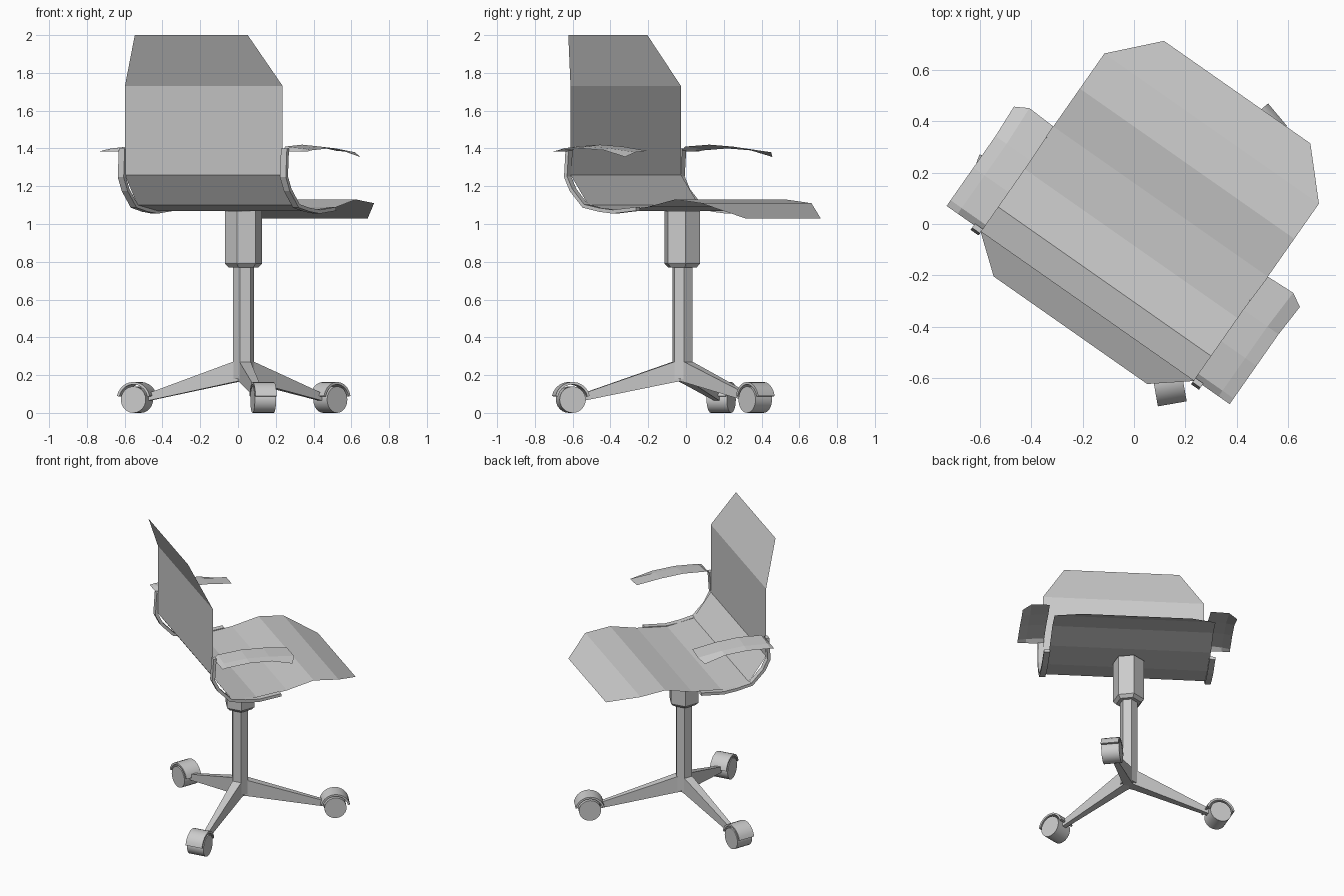
import bpy, bmesh
from math import radians, cos, sin
from mathutils import Matrix, Vector

if "Cube" in bpy.data.objects:
    bpy.data.objects.remove(bpy.data.objects["Cube"])

grey = bpy.data.materials.new("light_grey")
grey.use_nodes = True
grey.diffuse_color = (0.6, 0.6, 0.6, 1)
grey.node_tree.nodes["Principled BSDF"].inputs["Base Color"].default_value = (0.6, 0.6, 0.6, 1)

CENTRE = Matrix.Translation((0.029, -0.019, 0))
CHAIR = CENTRE @ Matrix.Rotation(radians(-35), 4, 'Z')


def make(name, bm, frame):
    mesh = bpy.data.meshes.new(name)
    bm.transform(frame)
    bm.to_mesh(mesh)
    bm.free()
    mesh.materials.append(grey)
    ob = bpy.data.objects.new(name, mesh)
    bpy.context.collection.objects.link(ob)
    return ob


def sheet(name, rows, frame, flip=False, thickness=0):
    """Open sheet through equal-length rows of points."""
    bm = bmesh.new()
    grid = [[bm.verts.new(p) for p in row] for row in rows]
    for a, b in zip(grid, grid[1:]):
        for i in range(len(a) - 1):
            face = bm.faces.new((a[i], a[i + 1], b[i + 1], b[i]))
            if flip:
                face.normal_flip()
    ob = make(name, bm, frame)
    if thickness:
        mod = ob.modifiers.new("thickness", 'SOLIDIFY')
        mod.thickness = thickness
        mod.offset = 0
    return ob


def loft(name, rings, frame, closed=False):
    """Solid through rings of points, capped unless it closes on itself."""
    bm = bmesh.new()
    loops = [[bm.verts.new(p) for p in ring] for ring in rings]
    n = len(loops[0])
    for a, b in zip(loops, loops[1:]):
        for i in range(n):
            bm.faces.new((a[i], a[(i + 1) % n], b[(i + 1) % n], b[i]))
    bm.faces.new(loops[0])
    bm.faces.new(loops[-1])
    bmesh.ops.recalc_face_normals(bm, faces=bm.faces)
    return make(name, bm, frame)


def smooth(ob):
    bpy.ops.object.select_all(action='DESELECT')
    ob.select_set(True)
    bpy.context.view_layer.objects.active = ob
    bpy.ops.object.shade_smooth_by_angle(angle=radians(35))


def hexagon(r, z):
    return [(r * cos(radians(10 + 60 * k)), r * sin(radians(10 + 60 * k)), z) for k in range(6)]


# Seat and backrest: one folded sheet (half width, depth, height)
profile = [(0.365, -0.482, 2.0), (0.51, -0.366, 1.73), (0.51, -0.366, 1.26),
           (0.51, -0.25, 1.10), (0.51, -0.07, 1.07), (0.51, 0.13, 1.09),
           (0.51, 0.31, 1.13), (0.51, 0.477, 1.11), (0.348, 0.65, 1.03)]
sheet("seat_and_backrest", [[(w, t, z), (-w, t, z)] for w, t, z in profile], CHAIR, True)

# Arm supports and arm pads, mirrored
support = [(-0.365, 1.40), (-0.375, 1.25), (-0.34, 1.18), (-0.26, 1.095), (-0.16, 1.075),
           (-0.07, 1.065), (0.08, 1.08)]
pad = [(-0.362, 1.385, 0.0), (-0.335, 1.41, 0.02), (-0.18, 1.42, 0.02), (-0.03, 1.41, 0.02)]
for side, label in ((1, "left"), (-1, "right")):
    sheet(label + "_arm_support",
          [[(side * 0.505, t, z), (side * 0.543, t, z)] for t, z in support],
          CHAIR, side < 0, 0.02)
    rows = [[(side * 0.505, t, z), (side * 0.62, t, z - drop / 2), (side * 0.673, t, z - drop)]
            for t, z, drop in pad]
    rows.append([(side * 0.51, 0.13, 1.387), (side * 0.627, 0.135, 1.38),
                 (side * 0.68, 0.105, 1.355)])
    sheet(label + "_arm_pad", rows, CHAIR, side < 0)

# Column: thin post and thicker chamfered sleeve
loft("post", [hexagon(0.056, 0.18), hexagon(0.056, 0.78)], CENTRE)
loft("sleeve", [hexagon(0.08, 0.77), hexagon(0.1, 0.79), hexagon(0.1, 1.068)], CENTRE)

# Three legs with hooded casters
REACH, WHEEL_Z, HALF = 0.6, 0.07, 0.057
for k in range(3):
    frame = CENTRE @ Matrix.Rotation(radians(40 + 120 * k), 4, 'Z')
    rings = []
    for x, w, low, high in ((0.0, 0.034, 0.17, 0.285), (0.05, 0.03, 0.162, 0.27),
                            (0.53, 0.015, 0.065, 0.105)):
        rings.append([(x, -w, high), (x, w, high), (x, w, low), (x, -w, low)])
    loft(f"leg_{k + 1}", rings, frame)

    wheel = [[(REACH + 0.07 * cos(radians(15 * i)), y, WHEEL_Z + 0.07 * sin(radians(15 * i)))
              for i in range(24)] for y in (-HALF, HALF)]
    smooth(loft(f"wheel_{k + 1}", wheel, frame))

    hood = []
    for i in range(11):
        a = radians(12 + 15.6 * i)
        hood.append([(REACH + r * cos(a), y, WHEEL_Z + r * sin(a))
                     for r, y in ((0.081, -HALF), (0.094, -HALF), (0.094, HALF), (0.081, HALF))])
    smooth(loft(f"wheel_hood_{k + 1}", hood, frame))
